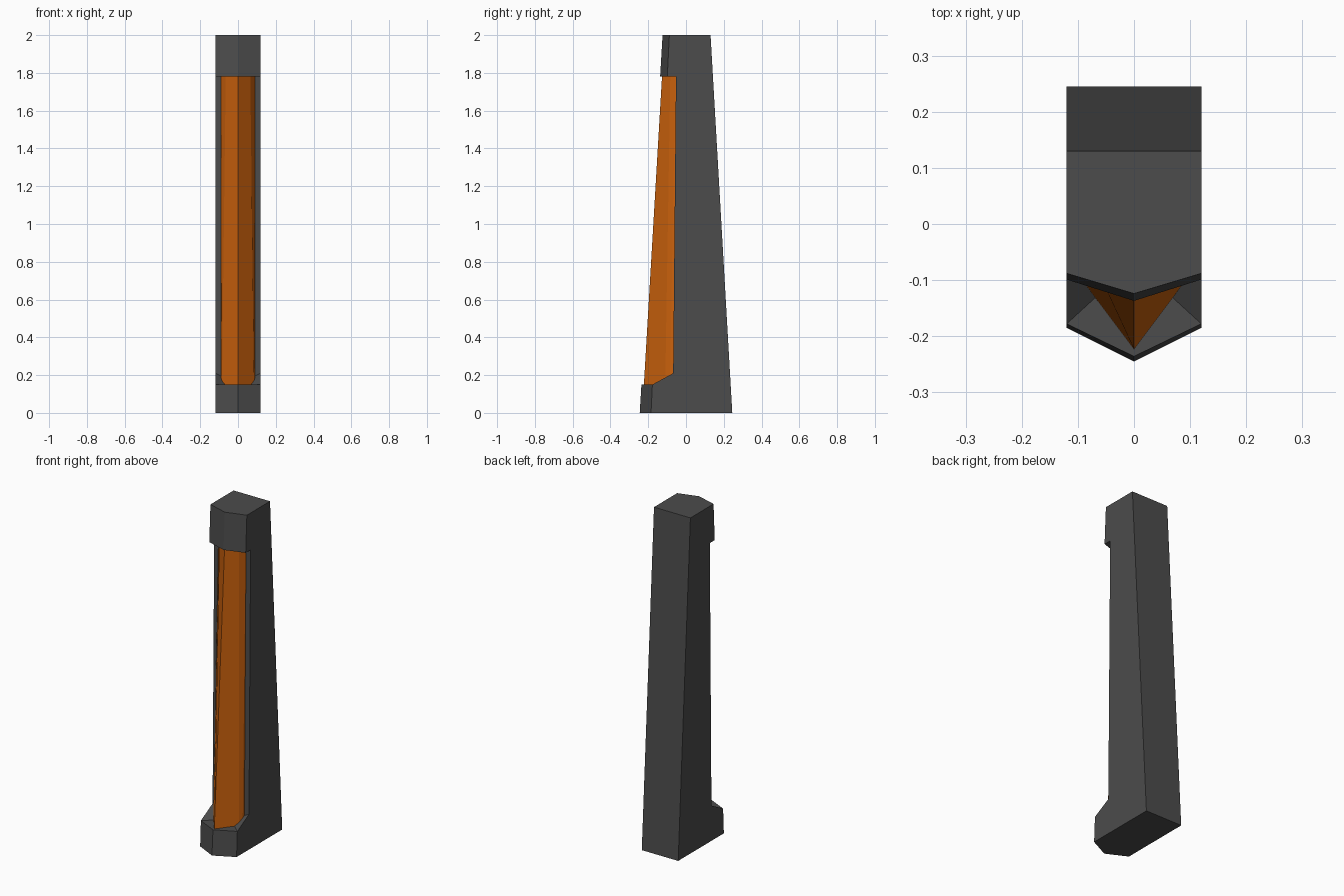
import bpy, bmesh

if "Cube" in bpy.data.objects:
    bpy.data.objects.remove(bpy.data.objects["Cube"])


def material(name, rgb):
    m = bpy.data.materials.new(name)
    m.diffuse_color = (*rgb, 1)
    m.use_nodes = True
    m.node_tree.nodes["Principled BSDF"].inputs["Base Color"].default_value = m.diffuse_color
    return m


def loft(name, rings, mat, folds=()):
    """Skin a stack of rings; folds are (ring, i, ring, j) diagonals across quads."""
    bm = bmesh.new()
    vs = [[bm.verts.new(p) for p in r] for r in rings]
    n = len(rings[0])
    for a, b in zip(vs, vs[1:]):
        for i in range(n):
            j = (i + 1) % n
            bm.faces.new((a[i], a[j], b[j], b[i]))
    bm.faces.new(vs[0])
    bm.faces.new(vs[-1])
    for r, i, s, j in folds:
        bmesh.ops.connect_verts(bm, verts=[vs[r][i], vs[s][j]])
    bmesh.ops.recalc_face_normals(bm, faces=bm.faces[:])
    me = bpy.data.meshes.new(name)
    bm.to_mesh(me)
    bm.free()
    me.materials.append(mat)
    ob = bpy.data.objects.new(name, me)
    bpy.context.collection.objects.link(ob)
    return ob


dark = material("dark grey", (0.072, 0.072, 0.072))
orange = material("orange", (0.62, 0.125, 0.004))

W = 0.12  # half width


def body_ring(z, side, mid, mid_z=None):
    back = 0.245 - 0.0575 * z
    return [(W, back, z), (W, side, z), (0, mid, z if mid_z is None else mid_z),
            (-W, side, z), (-W, back, z)]


# Pillar body: pointed foot, recessed shaft, pointed cap
loft("pillar_body", [
    body_ring(0, -0.185, -0.245),
    body_ring(0.15, -0.178, -0.236),
    body_ring(0.21, -0.068, -0.068, 0.15),
    body_ring(1.78, -0.053, -0.053),
    body_ring(1.78, -0.099, -0.137),
    body_ring(2.0, -0.088, -0.124),
], dark, folds=[(1, 1, 2, 2), (1, 3, 2, 2)])


# Orange faceted insert filling the recess
def insert_ring(z, ridge, crease_x, crease_y, outer_y):
    return [(0.09, -0.03, z), (0.09, outer_y, z), (crease_x, crease_y, z), (0, ridge, z),
            (-crease_x, crease_y, z), (-0.09, outer_y, z), (-0.09, -0.03, z)]


loft("front_insert", [
    insert_ring(0.149, -0.223, 0.085, -0.11, -0.085),
    insert_ring(1.78, -0.127, 0.065, -0.083, -0.056),
], orange)
